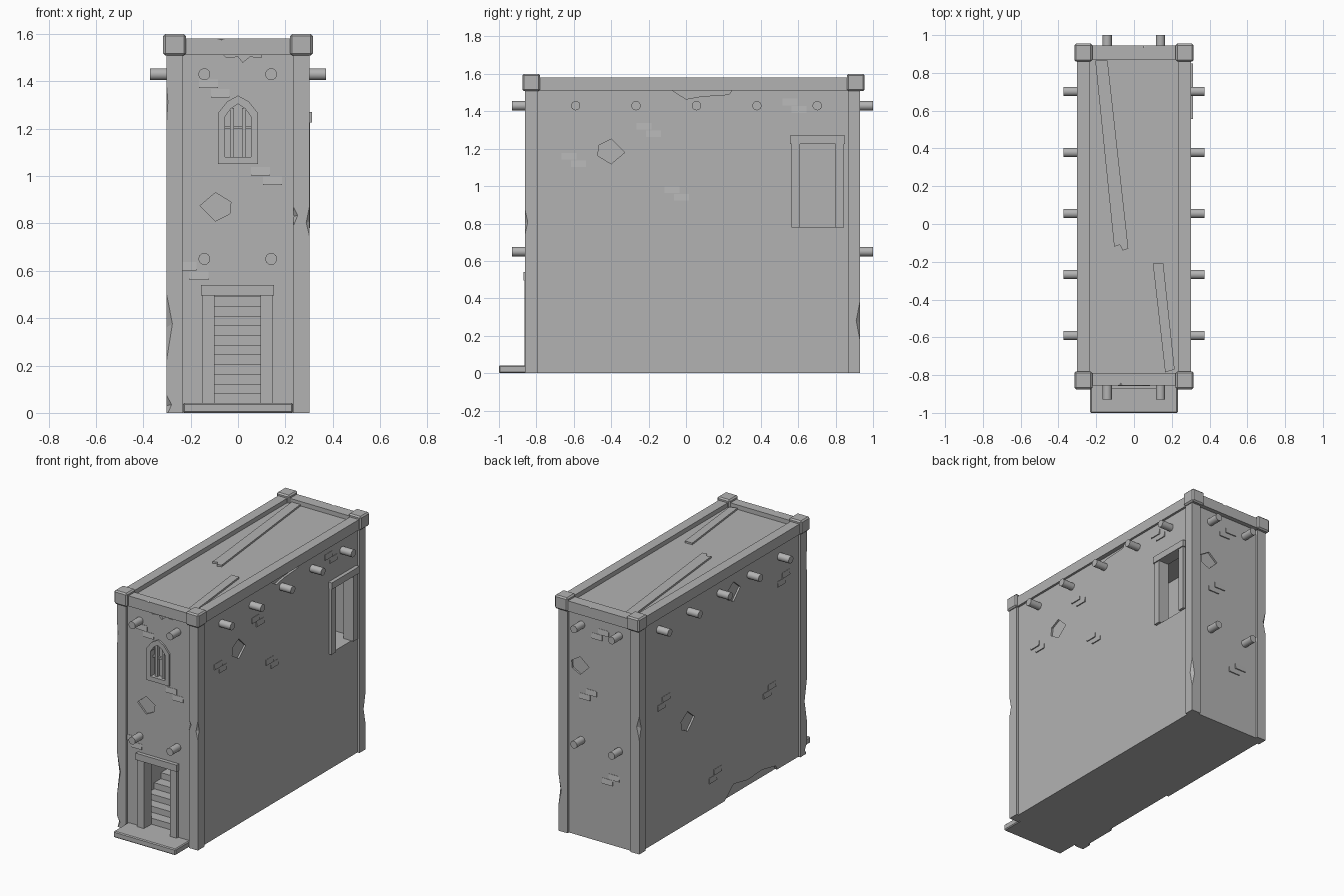
import bpy, bmesh
from mathutils import Vector

if "Cube" in bpy.data.objects:
    bpy.data.objects.remove(bpy.data.objects["Cube"], do_unlink=True)

stone = bpy.data.materials.new("grey_stone")
stone.use_nodes = True
stone.diffuse_color = (0.45, 0.45, 0.45, 1)
stone.node_tree.nodes["Principled BSDF"].inputs["Base Color"].default_value = (0.45, 0.45, 0.45, 1)

# Each wall: point on the surface, horizontal axis, outward normal
WALLS = {
    "front": (Vector((0, -0.845, 0)), Vector((1, 0, 0)), Vector((0, -1, 0))),
    "back": (Vector((0, 0.915, 0)), Vector((1, 0, 0)), Vector((0, 1, 0))),
    "left": (Vector((0.287, 0, 0)), Vector((0, 1, 0)), Vector((1, 0, 0))),
    "right": (Vector((-0.287, 0, 0)), Vector((0, 1, 0)), Vector((-1, 0, 0))),
}
UP = Vector((0, 0, 1))


def finish(name, bm, bevel=0):
    bmesh.ops.recalc_face_normals(bm, faces=bm.faces)
    mesh = bpy.data.meshes.new(name)
    bm.to_mesh(mesh)
    bm.free()
    mesh.materials.append(stone)
    ob = bpy.data.objects.new(name, mesh)
    bpy.context.collection.objects.link(ob)
    if bevel:
        mod = ob.modifiers.new("worn_edges", 'BEVEL')
        mod.width, mod.segments = bevel, 1
    return ob


def loft(name, bottom, top, bevel=0):
    """Solid between two matching rings of points."""
    bm = bmesh.new()
    a = [bm.verts.new(p) for p in bottom]
    b = [bm.verts.new(p) for p in top]
    bm.faces.new(a)
    bm.faces.new(b)
    for i in range(len(a)):
        j = (i + 1) % len(a)
        bm.faces.new((a[i], a[j], b[j], b[i]))
    return finish(name, bm, bevel)


def box(name, x0, x1, y0, y1, z0, z1, bevel=0):
    ring = [(x0, y0), (x1, y0), (x1, y1), (x0, y1)]
    return loft(name, [(*p, z0) for p in ring], [(*p, z1) for p in ring], bevel)


def plate(name, wall, pts, d0, d1, tilt=0):
    """Outline on a wall, from depth d0 to d1; tilt sinks its last corners."""
    o, u, n = WALLS[wall]
    flat = [o + u * p + UP * z for p, z in pts]
    half = len(pts) // 2
    return loft(name, [p + n * d0 for p in flat],
                [p + n * (d1 - (tilt if i >= half else 0)) for i, p in enumerate(flat)])


def rect(u0, u1, z0, z1):
    return [(u0, z0), (u1, z0), (u1, z1), (u0, z1)]


def cut(target, cutter):
    mod = target.modifiers.new("cut", 'BOOLEAN')
    mod.operation, mod.solver, mod.object = 'DIFFERENCE', 'EXACT', cutter
    bpy.context.view_layer.objects.active = target
    bpy.ops.object.modifier_apply(modifier=mod.name)
    bpy.data.objects.remove(cutter, do_unlink=True)


def chip(target, x, y, z, r, h):
    """Break a long bite out of an edge with a double pyramid."""
    bm = bmesh.new()
    ring = [bm.verts.new((x + r * a, y + r * b, z + h * 0.1 * a)) for a, b in ((1, 0), (0, 1), (-1, 0), (0, -1))]
    for tip in (bm.verts.new((x, y, z - h)), bm.verts.new((x, y, z + h))):
        for i in range(4):
            bm.faces.new((ring[i], ring[(i + 1) % 4], tip))
    cut(target, finish("chip_cutter", bm))


# Hollow wall shell
walls = box("walls", -0.287, 0.287, -0.845, 0.915, 0, 1.55)
cut(walls, box("room", -0.23, 0.23, -0.78, 0.86, 0.04, 1.5))

# Openings and the window recess
cut(walls, plate("doorway", "front", rect(-0.1, 0.095, 0.04, 0.5), -0.15, 0.1))
cut(walls, plate("side_doorway", "left", rect(0.61, 0.8, 0.78, 1.225), -0.15, 0.1))
arch_in = [(-0.055, 1.08), (0.055, 1.08), (0.055, 1.25), (0.03, 1.285), (0, 1.305), (-0.03, 1.285), (-0.055, 1.25)]
arch_out = [(-0.085, 1.05), (0.085, 1.05), (0.085, 1.265), (0.045, 1.315), (0, 1.34), (-0.045, 1.315), (-0.085, 1.265)]
cut(walls, plate("window_recess", "front", arch_in, -0.03, 0.1))

# Fallen plaster patches, sunk into the walls
PATCH = [(-0.065, 0.005), (0, 0.06), (0.065, 0.02), (0.06, -0.03), (0, -0.06)]
for wall, u, z, s in (("front", -0.095, 0.87, 1), ("left", -0.4, 1.185, -1.1),
                      ("right", 0.39, 0.69, 1.1), ("right", -0.1, 1.38, 1.1), ("back", 0.15, 1.15, 1)):
    cut(walls, plate("patch_cutter", wall, [(u + s * a, z + s * b) for a, b in PATCH], -0.012, 0.05))
for wall, pts in (
    ("front", [(-0.07, 1.52), (-0.05, 1.5), (0, 1.505), (0.02, 1.48), (0.05, 1.505), (0.1, 1.5), (0.1, 1.52)]),
    ("left", [(-0.07, 1.52), (-0.07, 1.51), (0, 1.465), (0.08, 1.48), (0.23, 1.49), (0.25, 1.52)]),
    ("right", [(-0.57, -0.02), (-0.55, 0.03), (-0.4, 0.06), (-0.25, 0.05), (-0.1, 0.08), (0.02, -0.02)]),
):
    cut(walls, plate("crack_cutter", wall, pts, -0.015, 0.05))

# Corner pillars, with worn bites on some edges
pillars = {}
for sx in (-1, 1):
    for name, y0, y1, c0, c1 in (("front", -0.86, -0.79, -0.875, -0.78), ("back", 0.865, 0.93, 0.86, 0.955)):
        side = "left" if sx > 0 else "right"
        xs = sorted((sx * 0.235, sx * 0.302))
        pillars[name, side] = box(f"{name}_{side}_pillar", *xs, y0, y1, 0, 1.53)
        cx = sorted((sx * 0.22, sx * 0.316))
        box(f"{name}_{side}_cap", *cx, c0, c1, 1.508, 1.6, 0.009)
chip(pillars["front", "right"], -0.305, -0.86, 0.36, 0.028, 0.16)
chip(pillars["front", "right"], -0.305, -0.865, 1.3, 0.014, 0.2)
chip(pillars["front", "right"], -0.305, -0.865, 0.03, 0.03, 0.06)
chip(pillars["front", "left"], 0.305, -0.865, 0.81, 0.022, 0.1)
chip(pillars["front", "left"], 0.235, -0.865, 0.83, 0.022, 0.05)
chip(pillars["back", "left"], 0.302, 0.935, 0.28, 0.025, 0.13)
chip(pillars["back", "right"], -0.302, 0.935, 0.85, 0.025, 0.1)

# Parapet beams round the top
front_beam = box("front_parapet", -0.24, 0.24, -0.855, -0.79, 1.51, 1.58)
chip(front_beam, -0.07, -0.86, 1.585, 0.035, 0.012)
back_beam = box("back_parapet", -0.24, 0.24, 0.87, 0.945, 1.51, 1.58)
chip(back_beam, 0.05, 0.95, 1.585, 0.035, 0.012)
for side, x0, x1 in (("left", 0.235, 0.302), ("right", -0.302, -0.235)):
    box(f"{side}_parapet", x0, x1, -0.8, 0.88, 1.51, 1.58)

# Loose planks on the roof
for name, ring in (
    ("long_plank", [(-0.205, 0.865), (-0.105, -0.12), (-0.075, -0.11), (-0.06, -0.14), (-0.03, -0.13), (-0.14, 0.865)]),
    ("short_plank", [(0.1, -0.21), (0.165, -0.785), (0.215, -0.77), (0.155, -0.21)]),
):
    loft(name, [(*p, 1.545) for p in ring], [(*p, 1.562) for p in ring])

# Front step and the stair up to the side landing
box("front_step", -0.232, 0.232, -1, -0.83, 0, 0.042, 0.006)
STEPS = 18
rise, run = 0.74 / STEPS, 1.28 / STEPS
for i in range(STEPS):
    y = -0.78 + i * run
    box("stair_step", -0.23, 0.23, y, y + run, 0.03, 0.04 + rise * (i + 1))
box("landing", -0.23, 0.23, 0.5, 0.86, 0.7, 0.78)

# Door frames: two jambs and a lintel each
for wall, a, b, c, d, z0, z1, z2 in (("front", -0.15, -0.1, 0.095, 0.145, 0.04, 0.495, 0.54),
                                     ("left", 0.563, 0.61, 0.8, 0.845, 0.78, 1.225, 1.27)):
    plate(f"{wall}_door_jamb", wall, rect(a, b, z0, z1), -0.03, 0.018)
    plate(f"{wall}_door_jamb", wall, rect(c, d, z0, z1), -0.03, 0.018)
    plate(f"{wall}_door_lintel", wall, rect(a - 0.006, d + 0.006, z1, z2), -0.03, 0.025)

# Pointed window frame and its bars
frame = plate("window_frame", "front", arch_out, -0.02, 0.012)
cut(frame, plate("frame_cutter", "front", arch_in, -0.1, 0.1))
for u in (-0.025, 0.025):
    plate("window_bar", "front", rect(u - 0.009, u + 0.009, 1.08, 1.287), -0.035, -0.008)
plate("window_crossbar", "front", rect(-0.055, 0.055, 1.2, 1.212), -0.035, -0.015)

# Round beam ends poking through the walls
pegs = [(w, u, z) for w in ("front", "back") for u in (-0.142, 0.14) for z in (0.65, 1.43)]
pegs += [(w, -0.59 + 0.323 * i, 1.43) for w in ("left", "right") for i in range(5)]
for wall, u, z in pegs:
    o, axis, n = WALLS[wall]
    bpy.ops.mesh.primitive_cylinder_add(vertices=14, radius=0.025, depth=0.11,
                                        location=o + axis * u + UP * z + n * 0.03,
                                        rotation=n.to_track_quat('Z', 'Y').to_euler())
    peg = bpy.context.object
    peg.name = "beam_end"
    peg.data.materials.append(stone)
    bpy.ops.object.shade_smooth_by_angle()

# Bricks showing through, tilted slightly out of the wall
BRICKS = [("front", 0.12, 1.0), ("front", -0.1, 1.37), ("front", -0.19, 0.6),
          ("left", -0.2, 1.3), ("left", -0.6, 1.14), ("left", -0.05, 0.96), ("left", 0.58, 1.43),
          ("right", 0.65, 0.92), ("right", -0.48, 0.57), ("right", 0.1, 0.22), ("right", -0.63, 1.27),
          ("back", -0.08, 0.44), ("back", 0.09, 0.97), ("back", 0, 1.4)]
for wall, u, z in BRICKS:
    for du, dz in ((-0.025, 0.02), (0.025, -0.02)):
        plate("brick", wall, rect(u + du - 0.04, u + du + 0.04, z + dz - 0.018, z + dz + 0.018), -0.01, 0.007, 0.005)
